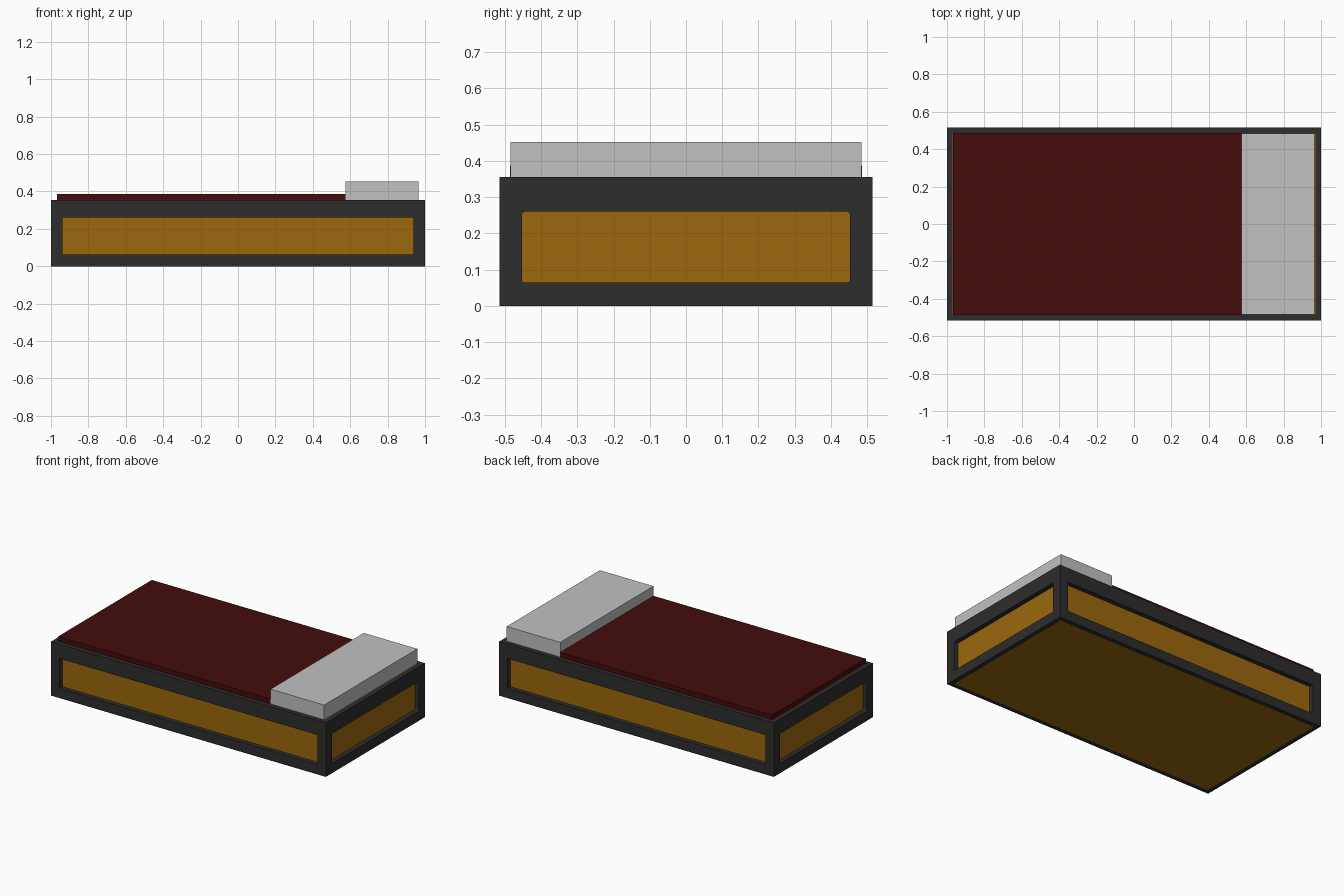
import bpy
import bmesh

if "Cube" in bpy.data.objects:
    bpy.data.objects.remove(bpy.data.objects["Cube"])


def material(name, r, g, b):
    m = bpy.data.materials.new(name)
    m.diffuse_color = (r, g, b, 1)
    m.use_nodes = True
    m.node_tree.nodes["Principled BSDF"].inputs["Base Color"].default_value = m.diffuse_color
    return m


FRAME = material("charcoal", 0.026, 0.026, 0.026)
WOOD = material("amber", 0.332, 0.138, 0.004)
RED = material("dark red", 0.058, 0.0037, 0.0037)
GREY = material("light grey", 0.533, 0.533, 0.533)


def box(name, lo, hi, mat, round_x=0):
    """Box between two corners; round_x rounds the edges that run along x."""
    bm = bmesh.new()
    bmesh.ops.create_cube(bm, size=1)
    for v in bm.verts:
        v.co = [(a + b) / 2 + c * (b - a) for a, b, c in zip(lo, hi, v.co)]
    if round_x:
        edges = [e for e in bm.edges
                 if abs(e.verts[0].co.x - e.verts[1].co.x) > 1e-4]
        bmesh.ops.bevel(bm, geom=edges, offset=round_x, segments=3,
                        profile=0.5, affect='EDGES')
    mesh = bpy.data.meshes.new(name)
    bm.to_mesh(mesh)
    bm.free()
    mesh.materials.append(mat)
    obj = bpy.data.objects.new(name, mesh)
    bpy.context.collection.objects.link(obj)
    return obj


X, Y, TOP, WALL = 1.0, 0.515, 0.355, 0.03
W0, W1 = 0.064, 0.26          # window bottom and top

# Outer frame: open ring with a window in each side
frame = box("bed_frame", (-X, -Y, 0), (X, Y, TOP), FRAME)
cutters = [
    box("hollow_cutter", (-X + WALL, -Y + WALL, -0.1),
        (X - WALL, Y - WALL, TOP + 0.1), FRAME),
    box("long_window_cutter", (-0.938, -0.7, W0), (0.938, 0.7, W1), FRAME),
    box("end_window_cutter", (-1.2, -0.453, W0), (1.2, 0.453, W1), FRAME, 0.009),
]
for c in cutters:
    mod = frame.modifiers.new(c.name, 'BOOLEAN')
    mod.operation = 'DIFFERENCE'
    mod.solver = 'EXACT'
    mod.object = c
    c.hide_render = True
bpy.context.view_layer.objects.active = frame
frame.select_set(True)
for c in cutters:
    bpy.ops.object.modifier_apply(modifier=c.name)
    bpy.data.objects.remove(c)

# Inner wooden body, seen through the windows and from below
box("inner_body", (-X + WALL, -Y + WALL, 0), (X - WALL, Y - WALL, TOP - 0.002), WOOD)

# Blanket and pillow
box("blanket", (-0.968, -0.486, TOP), (0.576, 0.486, 0.387), RED)
box("pillow", (0.576, -0.484, TOP), (0.966, 0.484, 0.452), GREY)
